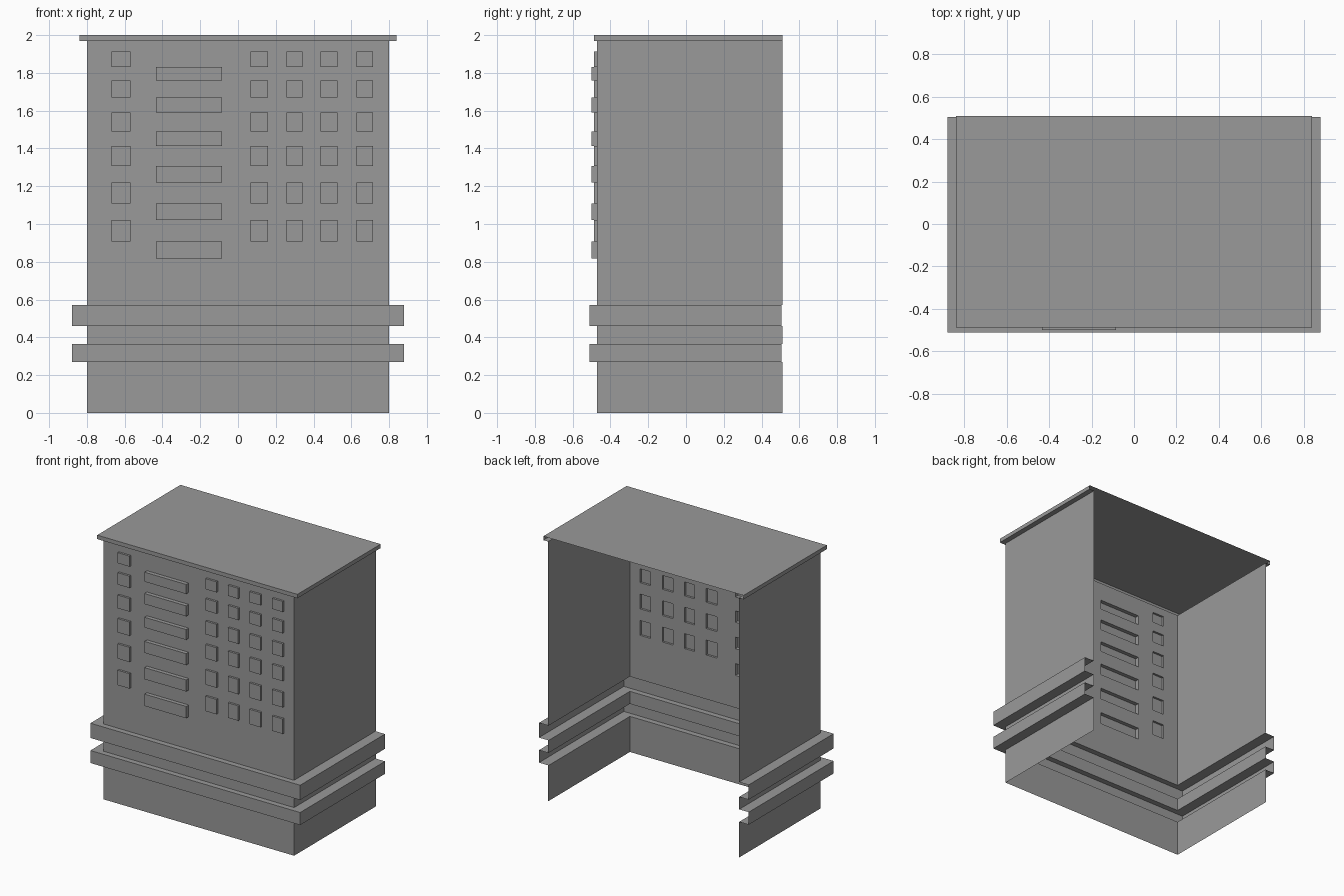
import bpy
import bmesh

cube = bpy.data.objects.get("Cube")
if cube:
    bpy.data.objects.remove(cube, do_unlink=True)

GREY = (0.32, 0.32, 0.32, 1.0)
grey = bpy.data.materials.new("plain grey")
grey.use_nodes = True
grey.diffuse_color = GREY
grey.node_tree.nodes["Principled BSDF"].inputs["Base Color"].default_value = GREY


def finish(name, bm):
    """Turn a bmesh into a flat-shaded grey object."""
    bmesh.ops.remove_doubles(bm, verts=bm.verts, dist=0.0001)
    mesh = bpy.data.meshes.new(name)
    bm.to_mesh(mesh)
    bm.free()
    mesh.materials.append(grey)
    obj = bpy.data.objects.new(name, mesh)
    bpy.context.collection.objects.link(obj)
    return obj


def quad(bm, *points):
    bm.faces.new([bm.verts.new(p) for p in points])


def open_shell(name, levels, back, front_panel=True, lid=False):
    """Three-sided shell open at the back; levels are (half width, front y, z)."""
    bm = bmesh.new()
    rings = [[(-x, back, z), (-x, y, z), (x, y, z), (x, back, z)] for x, y, z in levels]
    for low, high in zip(rings, rings[1:]):
        for i in range(3):
            if i != 1 or front_panel:
                quad(bm, low[i], low[i + 1], high[i + 1], high[i])
    if lid:
        quad(bm, *rings[-1])
    return finish(name, bm)


WALL = (0.80, -0.47)
LEDGE = (0.88, -0.512)
ROOF = (0.84, -0.488)
BACK = 0.51
Z_LEDGES = [(0.27, 0.365), (0.46, 0.572)]
Z_EAVES = 1.97

# Plain wall sections below and between the ledges, and the upper side walls
open_shell("base_wall", [(*WALL, 0), (*WALL, Z_LEDGES[0][0])], BACK)
open_shell("middle_wall", [(*WALL, Z_LEDGES[0][1]), (*WALL, Z_LEDGES[1][0])], BACK)
open_shell("upper_side_walls", [(*WALL, Z_LEDGES[1][1]), (*WALL, Z_EAVES)], BACK,
           front_panel=False)

# Hollow projecting ledges
for name, (low, high) in zip(("lower_ledge", "upper_ledge"), Z_LEDGES):
    open_shell(name, [(*WALL, low), (*LEDGE, low), (*LEDGE, high), (*WALL, high)], 0.505)

# Flat roof with a shallow overhanging rim
open_shell("roof", [(*WALL, Z_EAVES), (*ROOF, Z_EAVES), (*ROOF, 2.0)], BACK, lid=True)

# Upper front wall: window bands alternate between long strips and square blocks
bands = [0.817, 0.907, 1.02, 1.108, 1.22, 1.307, 1.412, 1.49, 1.59, 1.67, 1.76, 1.832, 1.912]
squares = [(-0.67, -0.57), (0.067, 0.16), (0.257, 0.342), (0.437, 0.528), (0.627, 0.715)]
strip = (-0.435, -0.085)

columns = sorted([-WALL[0], WALL[0], *strip] + [x for pair in squares for x in pair])
rows = [Z_LEDGES[1][1]] + bands + [Z_EAVES]
y_wall = WALL[1]

bm = bmesh.new()
for r, (z0, z1) in enumerate(zip(rows, rows[1:])):
    in_bands = 0 < r < len(rows) - 1 - 0 and r <= len(bands) - 1
    for x0, x1 in zip(columns, columns[1:]):
        y = y_wall
        if in_bands and r % 2 == 1 and (x0, x1) == strip:
            y = -0.50
        elif in_bands and r % 2 == 0 and (x0, x1) in squares:
            y = -0.486
        corners = [(x0, z0), (x1, z0), (x1, z1), (x0, z1)]
        quad(bm, *[(x, y, z) for x, z in corners])
        # Sides of a raised block, left hollow behind
        if y != y_wall:
            for (xa, za), (xb, zb) in zip(corners, corners[1:] + corners[:1]):
                quad(bm, (xa, y_wall, za), (xb, y_wall, zb), (xb, y, zb), (xa, y, za))
finish("front_wall_with_windows", bm)
